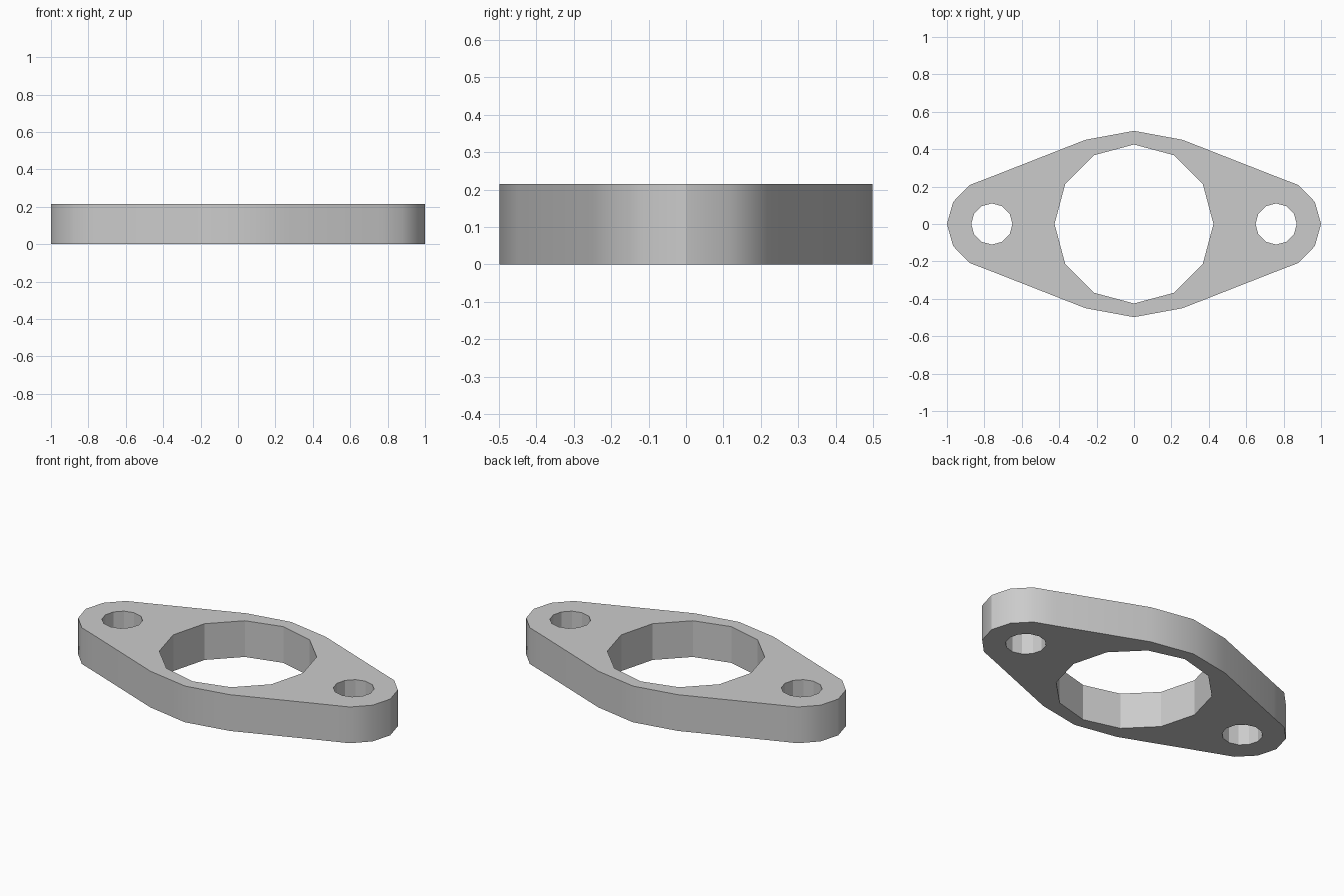
import bpy, bmesh
from math import cos, sin, tau, radians
from mathutils import Vector

THICKNESS = 0.215

cube = bpy.data.objects.get("Cube")
if cube:
    bpy.data.objects.remove(cube, do_unlink=True)

# Plain grey metal
grey = bpy.data.materials.new("grey_metal")
grey.use_nodes = True
colour = (0.6, 0.6, 0.6, 1)
grey.diffuse_color = colour
grey.node_tree.nodes["Principled BSDF"].inputs["Base Color"].default_value = colour


def circle(x, radius, sides=12):
    return [(x + radius * cos(tau * i / sides), radius * sin(tau * i / sides))
            for i in range(sides)]


def add_loop(bm, points):
    verts = [bm.verts.new((x, y, 0)) for x, y in points]
    return [bm.edges.new((a, b)) for a, b in zip(verts, verts[1:] + verts[:1])]


# Rounded diamond outline: one quarter mirrored to all four
quarter = [(1, 0), (0.967, 0.118), (0.88, 0.208), (0.77, 0.25), (0.26, 0.45), (0, 0.498)]
upper = quarter + [(-x, y) for x, y in quarter[-2::-1]]
outline = upper + [(x, -y) for x, y in upper[-2:0:-1]]

# Flat plate with a large bore and two bolt holes, then given thickness
bm = bmesh.new()
edges = add_loop(bm, outline)
for x, radius in ((0, 0.425), (-0.76, 0.11), (0.76, 0.11)):
    edges += add_loop(bm, circle(x, radius))
bmesh.ops.triangle_fill(bm, edges=edges, use_beauty=True, use_dissolve=False)
extruded = bmesh.ops.extrude_face_region(bm, geom=bm.faces[:], use_keep_orig=True)
top = [v for v in extruded["geom"] if isinstance(v, bmesh.types.BMVert)]
bmesh.ops.translate(bm, verts=top, vec=Vector((0, 0, THICKNESS)))
bmesh.ops.recalc_face_normals(bm, faces=bm.faces[:])

mesh = bpy.data.meshes.new("flange_plate")
bm.to_mesh(mesh)
bm.free()
mesh.materials.append(grey)
flange = bpy.data.objects.new("flange_plate", mesh)
bpy.context.collection.objects.link(flange)

# Smooth rim, crisp top and bottom edges
bpy.ops.object.select_all(action="DESELECT")
flange.select_set(True)
bpy.context.view_layer.objects.active = flange
bpy.ops.object.shade_smooth_by_angle(angle=radians(29.5))
